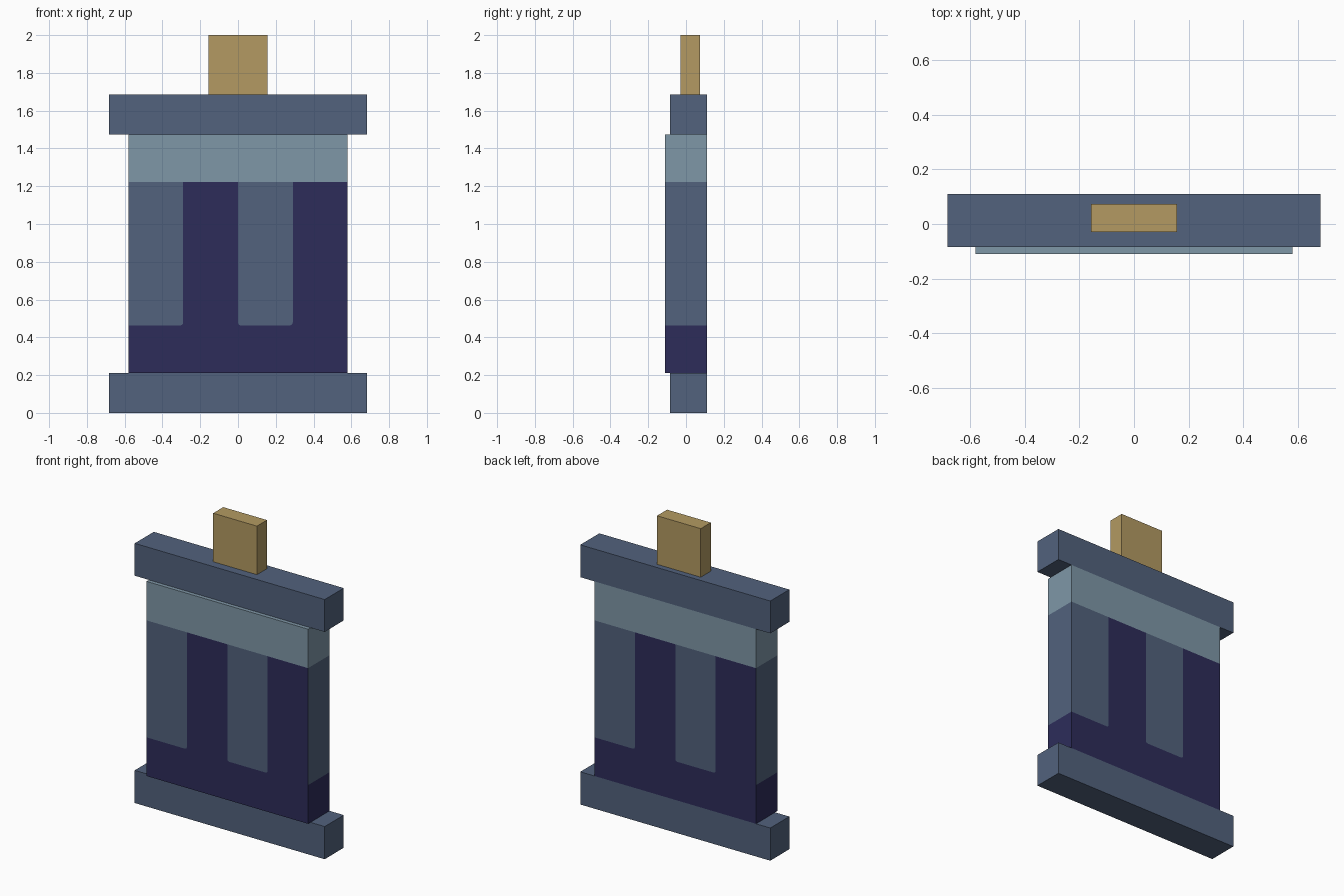
import bpy, bmesh, math

if "Cube" in bpy.data.objects:
    bpy.data.objects.remove(bpy.data.objects["Cube"])


def srgb(r, g, b):
    lin = [((c / 255 + 0.055) / 1.055) ** 2.4 for c in (r, g, b)]
    return (*lin, 1.0)


def material(name, rgb):
    m = bpy.data.materials.new(name)
    m.diffuse_color = srgb(*rgb)
    m.use_nodes = True
    m.node_tree.nodes["Principled BSDF"].inputs["Base Color"].default_value = m.diffuse_color
    return m


slate = material("slate_blue", (82, 98, 125))
pale = material("pale_blue_grey", (127, 151, 167))
indigo = material("dark_indigo", (45, 44, 90))
gold = material("dull_gold", (179, 154, 98))


def finish(name, bm, mats):
    me = bpy.data.meshes.new(name)
    bm.to_mesh(me)
    bm.free()
    for m in mats:
        me.materials.append(m)
    ob = bpy.data.objects.new(name, me)
    bpy.context.collection.objects.link(ob)
    return ob


def box(name, lo, hi, mat):
    bm = bmesh.new()
    bmesh.ops.create_cube(bm, size=1)
    for v in bm.verts:
        v.co = [l + (c + 0.5) * (h - l) for c, l, h in zip(v.co, lo, hi)]
    return finish(name, bm, [mat])


# Base and top rails, with the gold tab above
box("base_rail", (-0.682, -0.085, 0), (0.682, 0.11, 0.212), slate)
box("top_rail", (-0.682, -0.085, 1.475), (0.682, 0.11, 1.685), slate)
box("top_tab", (-0.157, -0.03, 1.685), (0.157, 0.073, 2.0), gold)

# Panel: one painted front and one side, repeated by a half turn
W, D, Q, R = 0.58, 0.11, 0.29, 0.015
Z0, Z1, Z2, Z3 = 0.212, 0.463, 1.222, 1.475


def corner(cx, start):
    """Rounded lower corner of a stripe, a quarter turn counter-clockwise."""
    return [(cx + R * math.cos(math.radians(start + a)),
             Z1 + R + R * math.sin(math.radians(start + a)))
            for a in (0, 30, 60, 90)]


edge_stripe = [(-W, Z1)] + corner(-Q - R, 270) + [(-Q, Z2), (-W, Z2)]
mid_stripe = corner(R, 180) + corner(Q - R, 270) + [(Q, Z2), (0, Z2)]
surround = ([(-W, Z0), (W, Z0), (W, Z1), (W, Z2), (Q, Z2)]
            + corner(Q - R, 270)[::-1] + corner(R, 180)[::-1]
            + [(0, Z2), (-Q, Z2)] + corner(-Q - R, 270)[::-1] + [(-W, Z1)])
header = [(-W, Z2), (-Q, Z2), (0, Z2), (Q, Z2), (W, Z2), (W, Z3), (-W, Z3)]

bm = bmesh.new()


def face(points, index):
    f = bm.faces.new([bm.verts.new(p) for p in points])
    f.material_index = index


for s in (1, -1):
    # Front and back painting
    for outline, index in ((edge_stripe, 0), (mid_stripe, 0),
                           (surround, 2), (header, 1)):
        face([(s * x, -s * D, z) for x, z in outline], index)
    # Side bands
    for a, b, index in ((Z0, Z1, 2), (Z1, Z2, 0), (Z2, Z3, 1)):
        face([(s * W, -s * D, a), (s * W, s * D, a),
              (s * W, s * D, b), (s * W, -s * D, b)], index)
# Panel top and underside
ring = [(-W, -D), (W, -D), (W, D), (-W, D)]
face([(x, y, Z3) for x, y in ring], 1)
face([(x, y, Z0) for x, y in reversed(ring)], 2)
bmesh.ops.remove_doubles(bm, verts=bm.verts, dist=1e-5)
finish("striped_panel", bm, [slate, pale, indigo])
